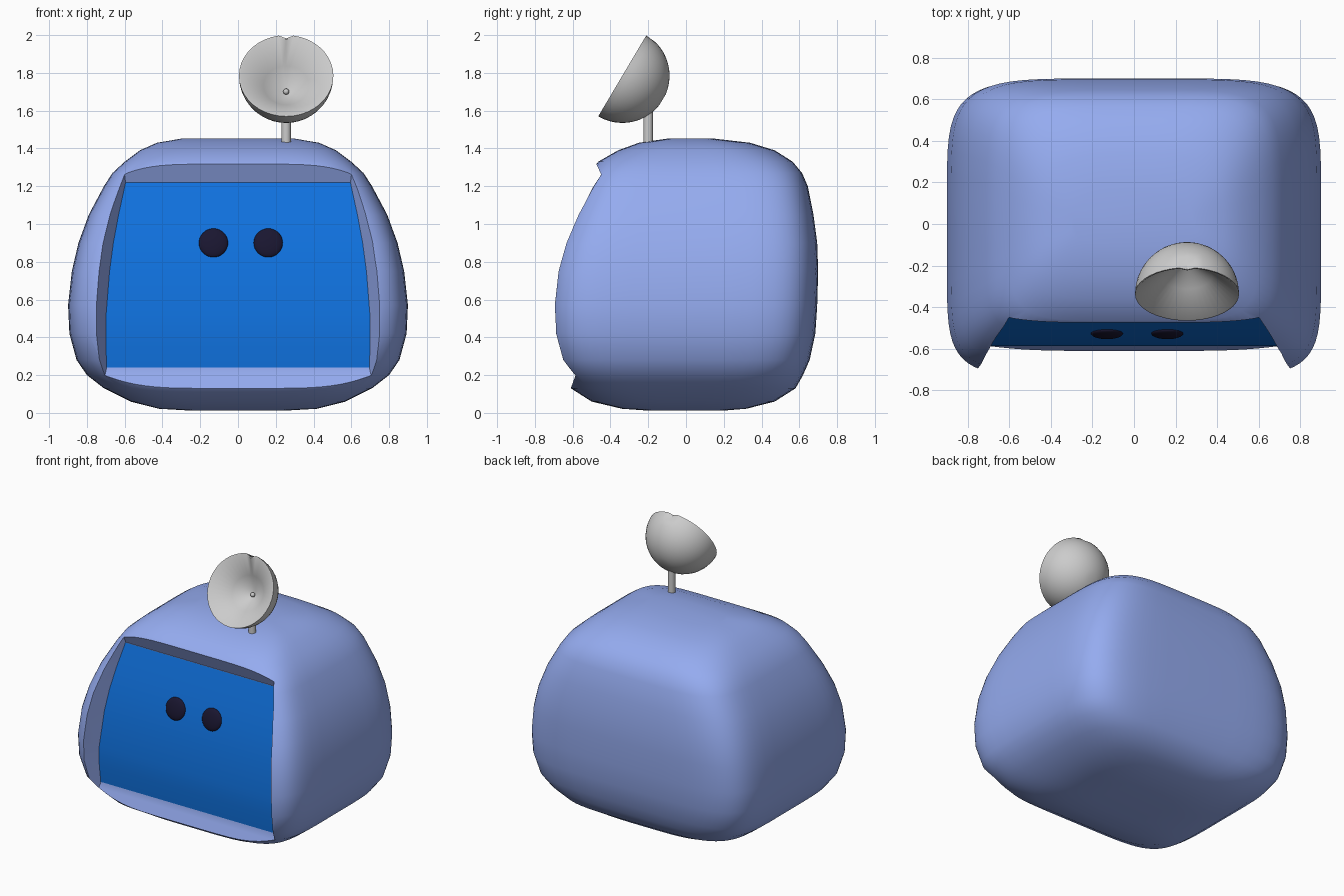
import bpy, bmesh, math
from mathutils import Matrix

if "Cube" in bpy.data.objects:
    bpy.data.objects.remove(bpy.data.objects["Cube"])


def material(name, rgb):
    m = bpy.data.materials.new(name)
    m.diffuse_color = (*rgb, 1)
    m.use_nodes = True
    m.node_tree.nodes["Principled BSDF"].inputs["Base Color"].default_value = m.diffuse_color
    return m


def finish(name, bm, mat=None, angle=40):
    bmesh.ops.recalc_face_normals(bm, faces=bm.faces)
    me = bpy.data.meshes.new(name)
    bm.to_mesh(me)
    bm.free()
    ob = bpy.data.objects.new(name, me)
    bpy.context.collection.objects.link(ob)
    if mat:
        me.materials.append(mat)
    smooth(ob, angle)
    return ob


def smooth(ob, angle):
    bpy.ops.object.select_all(action='DESELECT')
    ob.select_set(True)
    bpy.context.view_layer.objects.active = ob
    bpy.ops.object.shade_smooth_by_angle(angle=math.radians(angle))


def loft(rings, closed_ends=True):
    bm = bmesh.new()
    rows = [[bm.verts.new(p) for p in r] for r in rings]
    n = len(rows[0])
    for a, b in zip(rows, rows[1:]):
        for i in range(n):
            j = (i + 1) % n
            bm.faces.new((a[i], a[j], b[j], b[i]))
    if closed_ends:
        bm.faces.new(rows[0])
        bm.faces.new(rows[-1])
    return bm


def spow(v, e):
    return math.copysign(abs(v) ** e, v)


shell_mat = material("shell_blue", (0.30, 0.41, 0.87))
screen_mat = material("screen_blue", (0.005, 0.17, 0.75))
eye_mat = material("eye_dark", (0.01, 0.008, 0.03))

# Body: stacked squarish sections (height, half width, front, back, squareness)
sections = [
    (.012, .25, .20, .20, 3.2), (.022, .42, .34, .32, 3.4), (.06, .57, .50, .47, 3.8),
    (.13, .71, .61, .58, 4.6), (.20, .80, .655, .62, 5.0), (.28, .855, .70, .655, 5.4),
    (.42, .893, .73, .685, 5.5), (.57, .90, .735, .695, 5.5), (.75, .88, .715, .70, 5.5),
    (.90, .845, .675, .695, 5.4), (1.05, .79, .615, .675, 5.2), (1.20, .71, .545, .645, 5.0),
    (1.27, .665, .51, .615, 4.8), (1.33, .60, .465, .565, 4.4), (1.39, .52, .36, .47, 3.9),
    (1.43, .43, .25, .34, 3.5), (1.452, .30, .10, .15, 3.2)]
rings = []
for z, w, f, b, n in sections:
    ring = []
    for i in range(64):
        t = 2 * math.pi * (i + .5) / 64
        c, s = math.cos(t), math.sin(t)
        e = 2 / (n if s > 0 else n * 1.18)
        ring.append((w * spow(c, e), (b if s > 0 else f) * spow(s, e), z))
    rings.append(ring)
body = finish("body_shell", loft(rings), shell_mat)

# Face recess: screen profile rows and rim rows as (z, y, half width)
screen = [(.24, -.57, .695), (.37, -.58, .70), (.50, -.58, .70), (.75, -.55, .68),
          (.90, -.52, .66), (1.05, -.482, .632), (1.22, -.43, .595)]
rim = [(.13, -.61, .72), (.30, -.68, .748), (.48, -.70, .755), (.75, -.68, .738),
       (.93, -.63, .712), (1.12, -.56, .67), (1.33, -.48, .61)]
outer = [tuple(a + 1.4 * (b - a) for a, b in zip(p, q)) for p, q in zip(screen, rim)]


def frame(rows, y=None):
    pts = [(-x, yy if y is None else y, z) for z, yy, x in rows]
    return pts + [(-px, py, pz) for px, py, pz in reversed(pts)]


bm = loft([frame(screen), frame(outer), frame(outer, -1.2)], False)
bm.verts.ensure_lookup_table()
n = len(screen)
for base in (0, 4 * n):
    v = bm.verts[base:base + 2 * n] if base == 0 else bm.verts[4 * n:6 * n]
    for i in range(n - 1):
        bm.faces.new((v[i], v[i + 1], v[2 * n - 2 - i], v[2 * n - 1 - i]))
cutter = finish("face_cutter", bm)
cutter.hide_render = True
mod = body.modifiers.new("recess", 'BOOLEAN')
mod.operation, mod.solver, mod.object = 'DIFFERENCE', 'EXACT', cutter
bpy.context.view_layer.objects.active = body
bpy.ops.object.modifier_apply(modifier=mod.name)
bpy.data.objects.remove(cutter)
smooth(body, 35)

# Screen panel lying on the recess floor
bm = bmesh.new()
rows = [[bm.verts.new((sx * x, y - .006, z)) for sx in (1, -1)] for z, y, x in screen]
for a, b in zip(rows, rows[1:]):
    bm.faces.new((a[0], b[0], b[1], a[1]))
panel = finish("face_screen", bm, screen_mat)

# Eyes: flattened balls tilted with the screen
for name, x in (("left_eye", -.13), ("right_eye", .16)):
    bm = bmesh.new()
    bmesh.ops.create_uvsphere(
        bm, u_segments=32, v_segments=16, radius=1,
        matrix=Matrix.Translation((x, -.526, .90)) @ Matrix.Rotation(math.radians(-13), 4, 'X')
        @ Matrix.Diagonal((.077, .022, .078, 1)))
    finish(name, bm, eye_mat)

# Antenna dish: hemisphere outside, cone inside, small notch at the top of the rim
R, seg = .25, 40
profile = [(R * math.sin(a), -R * math.cos(a)) for a in
           [math.pi / 2 * k / 12 for k in range(1, 13)]]
profile += [(R * .97, 0), (.12, -.10), (.008, -.185)]
rings = []
for r, z in profile:
    ring = []
    for i in range(seg):
        t = 2 * math.pi * i / seg
        k = .92 if i == seg // 4 and r > .2 and z > -.05 else 1
        ring.append((k * r * math.cos(t), k * r * math.sin(t), z))
    rings.append(ring)
bm = loft(rings)
pose = Matrix.Translation((.255, -.337, 1.785)) @ Matrix.Rotation(1.035, 4, 'X')
bmesh.ops.transform(bm, matrix=pose, verts=bm.verts)
finish("antenna_dish", bm)

# Receiver bead in the dish
bm = bmesh.new()
bmesh.ops.create_uvsphere(bm, u_segments=16, v_segments=8, radius=.016,
                          matrix=pose @ Matrix.Translation((0, 0, -.165)))
finish("antenna_bead", bm)

# Antenna stem
bm = bmesh.new()
bmesh.ops.create_cone(bm, cap_ends=True, segments=24, radius1=.025, radius2=.025,
                      depth=.2, matrix=Matrix.Translation((.255, -.20, 1.51)))
finish("antenna_stem", bm)
